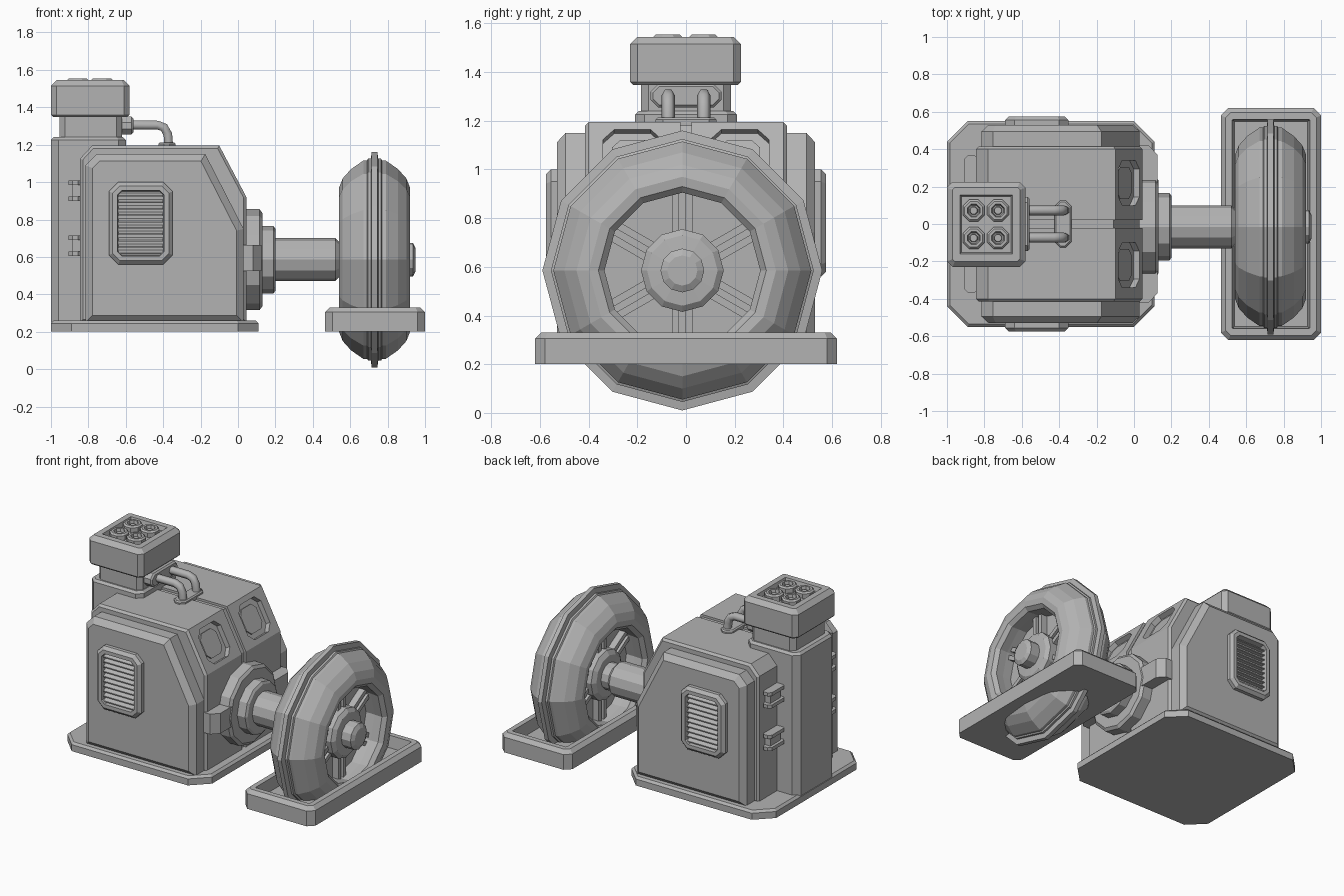
import bpy, bmesh
from math import cos, sin, pi
from mathutils import Matrix, Vector

cube = bpy.data.objects.get("Cube")
if cube:
    bpy.data.objects.remove(cube, do_unlink=True)

grey = bpy.data.materials.new("machine grey")
grey.use_nodes = True
GREY = (0.45, 0.45, 0.45, 1)
grey.diffuse_color = GREY
grey.node_tree.nodes["Principled BSDF"].inputs["Base Color"].default_value = GREY

AXLE = Vector((0, -0.015, 0.585))   # line of the shaft, along x


def finish(name, bm):
    bmesh.ops.recalc_face_normals(bm, faces=bm.faces[:])
    me = bpy.data.meshes.new(name)
    bm.to_mesh(me)
    bm.free()
    me.materials.append(grey)
    ob = bpy.data.objects.new(name, me)
    bpy.context.collection.objects.link(ob)
    return ob


def oct_pts(u0, u1, v0, v1, c):
    """Rectangle with cut corners."""
    return [(u0 + c, v0), (u1 - c, v0), (u1, v0 + c), (u1, v1 - c),
            (u1 - c, v1), (u0 + c, v1), (u0, v1 - c), (u0, v0 + c)]


def prism(name, pts, axis, a, b, steps=(), matrix=None):
    """Extrude an outline along an axis; steps inset and shift the end face at b."""
    place = {"x": lambda p, t: (t, p[0], p[1]),
             "y": lambda p, t: (p[0], t, p[1]),
             "z": lambda p, t: (p[0], p[1], t)}[axis]
    bm = bmesh.new()
    low = [bm.verts.new(place(p, a)) for p in pts]
    high = [bm.verts.new(place(p, b)) for p in pts]
    bm.faces.new(low)
    end = bm.faces.new(high)
    n = len(pts)
    for i in range(n):
        j = (i + 1) % n
        bm.faces.new((low[i], low[j], high[j], high[i]))
    bmesh.ops.recalc_face_normals(bm, faces=bm.faces[:])
    for inset, shift in steps:
        bmesh.ops.inset_region(bm, faces=[end], thickness=inset, depth=shift,
                               use_even_offset=True)
    if matrix:
        bm.transform(matrix)
    return finish(name, bm)


def box(name, x0, x1, y0, y1, z0, z1, matrix=None):
    pts = [(x0, y0), (x1, y0), (x1, y1), (x0, y1)]
    return prism(name, pts, "z", z0, z1, (), matrix)


def lathe(name, profile, n=12, closed=False):
    """Turn (x, radius) points about the axle."""
    bm = bmesh.new()
    rings = [[bm.verts.new(AXLE + Vector((x, r * sin(2 * pi * k / n), r * cos(2 * pi * k / n))))
              for k in range(n)] for x, r in profile]
    pairs = list(zip(rings, rings[1:]))
    if closed:
        pairs.append((rings[-1], rings[0]))
    else:
        bm.faces.new(rings[0])
        bm.faces.new(rings[-1])
    for r0, r1 in pairs:
        for k in range(n):
            j = (k + 1) % n
            bm.faces.new((r0[k], r0[j], r1[j], r1[k]))
    return finish(name, bm)


# Base plate
prism("base_plate", oct_pts(-1, 0.11, -0.55, 0.55, 0.11), "z", 0.2, 0.245, [(0.015, 0.015)])

# Body: two halves with a narrow sunken seam between them
core = [(-0.845, 0.25), (-0.845, 1.125), (-0.78, 1.195), (-0.1, 1.195),
        (0.045, 0.92), (0.045, 0.25)]
seam = [(-0.83, 0.25), (-0.83, 1.115), (-0.77, 1.18), (-0.11, 1.18),
        (0.03, 0.915), (0.03, 0.25)]
panel = [(-0.815, 0.25), (-0.815, 1.09), (-0.755, 1.15), (-0.175, 1.15),
         (0.03, 0.75), (0.03, 0.25)]
prism("body_seam", seam, "y", -0.03, 0.03)

slope_mid = Vector((-0.0275, 0, 1.0575))
slope_dir = Vector((0.145, 0, -0.275)).normalized()
slope_out = Vector((0.275, 0, 0.145)).normalized()
for s, side in ((-1, "front"), (1, "back")):
    half = prism("body_" + side, core, "y", s * 0.022, s * 0.40, [(0.015, 0.015)])

    # Recessed window on the sloping face
    m = Matrix.Identity(4)
    for col, v in enumerate((slope_dir, Vector((0, 1, 0)), slope_out,
                             slope_mid + Vector((0, s * 0.22, 0)))):
        for row in range(3):
            m[row][col] = v[row]
    cutter = prism("window_cutter", oct_pts(-0.12, 0.12, -0.12, 0.12, 0.045), "z",
                   -0.035, 0.05, (), m)
    cutter.hide_render = True
    mod = half.modifiers.new("window", "BOOLEAN")
    mod.operation = "DIFFERENCE"
    mod.solver = "EXACT"
    mod.object = cutter
    bpy.context.view_layer.objects.active = half
    bpy.ops.object.modifier_apply(modifier="window")
    bpy.data.objects.remove(cutter, do_unlink=True)
    prism("window_pane_" + side, oct_pts(-0.085, 0.085, -0.085, 0.085, 0.035), "z",
          -0.04, -0.026, (), m)

    # Raised side panel
    prism("side_panel_" + side, panel, "y", s * 0.40, s * 0.495, [(0.038, 0.035)])

    # Louvred vent
    prism("vent_frame_" + side, oct_pts(-0.69, -0.35, 0.56, 1.0, 0.05), "y", s * 0.5, s * 0.555,
          [(0.02, 0.02), (0.025, 0), (0.004, -0.04)])
    for i in range(10):
        z = 0.615 + i * 0.034
        prism("vent_slat_%s_%d" % (side, i),
              [(s * 0.525, z), (s * 0.562, z), (s * 0.562, z + 0.007), (s * 0.525, z + 0.026)],
              "x", -0.638, -0.402)

    # Clamps between body and column
    for i, z in enumerate((0.605, 0.9)):
        y0, y1 = sorted((s * 0.2, s * 0.37))
        for k, dz in enumerate((0, 0.085)):
            prism("clamp_plate_%s_%d_%d" % (side, i, k),
                  oct_pts(-0.905, -0.835, y0, y1, 0.02), "z", z + dz, z + dz + 0.024)
        box("clamp_bar_%s_%d" % (side, i), -0.885, -0.835, y0 + 0.03, y1 - 0.03,
            z + 0.01, z + 0.1)

# Column with neck and cap
prism("column", oct_pts(-1, -0.6, -0.21, 0.21, 0.04), "z", 0.25, 1.225, [(0.015, 0.015)])
prism("column_neck", oct_pts(-0.955, -0.62, -0.185, 0.185, 0.03), "z", 1.2, 1.37)
prism("column_cap_underside", oct_pts(-1, -0.58, -0.23, 0.225, 0.03), "z", 1.4, 1.36,
      [(0.012, 0.012)])
prism("column_cap", oct_pts(-1, -0.58, -0.23, 0.225, 0.03), "z", 1.37, 1.515,
      [(0.03, 0.03), (0.04, 0), (0.008, -0.03)])
for i, x in enumerate((-0.857, -0.727)):
    for j, y in enumerate((-0.075, 0.072)):
        prism("cap_port_%d_%d" % (i, j), oct_pts(x - 0.058, x + 0.058, y - 0.058, y + 0.058, 0.034),
              "z", 1.5, 1.545, [(0.01, 0.01), (0.014, 0), (0.006, -0.03), (0.006, 0), (0.004, 0.015)])

# Pipes from neck to body top
prism("pipe_wall_flange", oct_pts(-0.145, 0.145, 1.255, 1.35, 0.03), "x", -0.63, -0.57, [(0.01, 0.01)])
prism("pipe_foot_flange", oct_pts(-0.425, -0.335, -0.125, 0.125, 0.03), "z", 1.18, 1.205, [(0.008, 0.008)])
for i, y in enumerate((-0.073, 0.073)):
    cu = bpy.data.curves.new("pipe", "CURVE")
    cu.dimensions = "3D"
    cu.bevel_depth = 0.027
    cu.bevel_resolution = 1
    path = [(-0.6, 1.305), (-0.43, 1.305), (-0.395, 1.292), (-0.375, 1.255), (-0.37, 1.19)]
    sp = cu.splines.new("POLY")
    sp.points.add(len(path) - 1)
    for p, (x, z) in zip(sp.points, path):
        p.co = (x, y, z, 1)
    cu.materials.append(grey)
    pipe = bpy.data.objects.new("pipe_%d" % i, cu)
    bpy.context.collection.objects.link(pipe)

# Shaft, flanges and bearing bracket
lathe("bearing_flange", [(0.0, 0.27), (0.115, 0.27), (0.13, 0.25)])
lathe("bearing_collar", [(0.1, 0.18), (0.19, 0.18), (0.2, 0.165)])
lathe("shaft", [(0.15, 0.115), (0.52, 0.115), (0.545, 0.09), (0.7, 0.09)])
prism("bearing_bracket", [(-0.02, -0.42), (0.08, -0.42), (0.125, -0.37), (0.125, 0.37),
                          (0.08, 0.42), (-0.02, 0.42)], "z", 0.525, 0.665)

# Wheel: half profile mirrored about its middle plane
MID = 0.73
half_tyre = [(0.015, 0.575), (0.02, 0.54), (0.035, 0.54), (0.04, 0.53), (0.06, 0.53),
             (0.125, 0.485), (0.17, 0.435), (0.19, 0.385), (0.185, 0.345), (0.16, 0.32),
             (0.1, 0.325)]
tyre = [(MID + x, r) for x, r in half_tyre] + [(MID - x, r) for x, r in reversed(half_tyre)]
lathe("wheel_tyre", tyre, closed=True)
lathe("wheel_disc", [(MID - 0.035, 0.34), (MID + 0.035, 0.34)])
lathe("wheel_hub", [(0.6, 0.14), (0.62, 0.17), (0.84, 0.17), (0.86, 0.145), (0.865, 0.09),
                    (0.935, 0.09), (0.95, 0.062)])
for k in range(6):
    turn = Matrix.Translation(AXLE) @ Matrix.Rotation(k * pi / 3, 4, "X")
    for j, y in enumerate((-0.028, 0.028)):
        box("wheel_spoke_%d_%d" % (k, j), MID - 0.08, MID + 0.08, y - 0.015, y + 0.015,
            0.14, 0.33, turn)

# Wheel tray with raised rim
prism("wheel_tray", oct_pts(0.465, 1.0, -0.62, 0.62, 0.04), "z", 0.2, 0.305,
      [(0.025, 0.025), (0.035, 0), (0.012, -0.08)])
